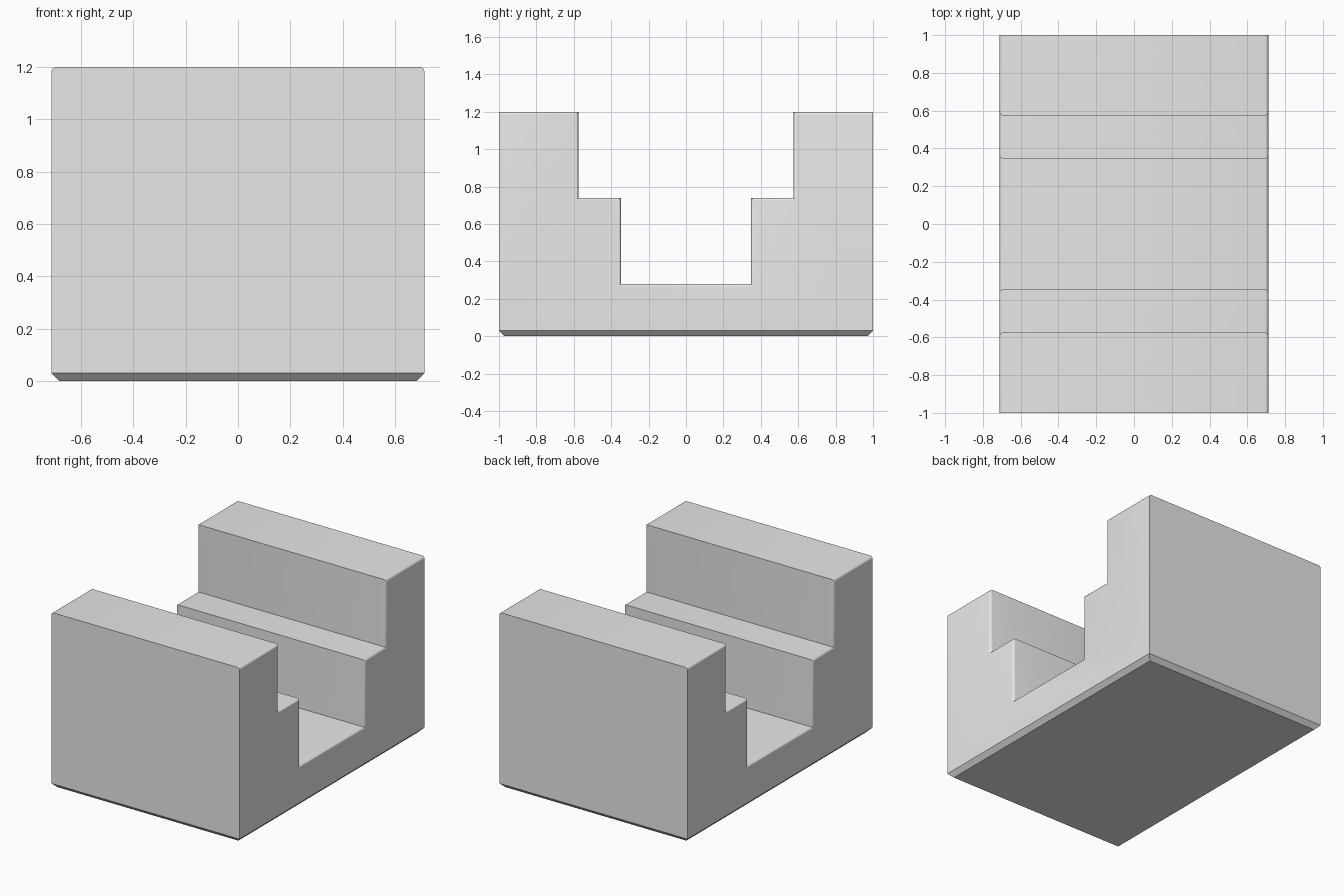
import bpy, bmesh, math

cube = bpy.data.objects.get("Cube")
if cube:
    bpy.data.objects.remove(cube, do_unlink=True)

HALF_X, TOP, CHAMFER, ROUND = 0.712, 1.2, 0.03, 0.018

# Plain grey material
grey = bpy.data.materials.new("plain grey")
grey.use_nodes = True
colour = (0.8, 0.8, 0.8, 1)
grey.diffuse_color = colour
grey.node_tree.nodes["Principled BSDF"].inputs["Base Color"].default_value = colour

# Stepped channel profile, mirrored front to back
half = [(1, 0), (1, TOP), (0.575, TOP), (0.575, 0.74), (0.347, 0.74), (0.347, 0.28)]
profile = half + [(-y, z) for y, z in reversed(half)]

bm = bmesh.new()
end = bm.faces.new([bm.verts.new((-HALF_X, y, z)) for y, z in profile])
extruded = bmesh.ops.extrude_face_region(bm, geom=[end])["geom"]
bmesh.ops.translate(bm, vec=(2 * HALF_X, 0, 0),
                    verts=[g for g in extruded if isinstance(g, bmesh.types.BMVert)])
bmesh.ops.recalc_face_normals(bm, faces=bm.faces)

# Flat chamfer around the base
base = [e for e in bm.edges if all(v.co.z < 0.001 for v in e.verts)]
bmesh.ops.bevel(bm, geom=base, offset=CHAMFER, segments=1, affect='EDGES')


def on_channel_rim(edge):
    a, b = (v.co for v in edge.verts)
    at_end = all(abs(abs(c.x) - HALF_X) < 0.001 for c in (a, b)) and a.x * b.x > 0
    outer = abs(a.y) > 0.99 and abs(a.y - b.y) < 0.001
    return at_end and not outer and min(a.z, b.z) > 0.1


# Rounded rims where the channel meets the two ends
rims = [e for e in bm.edges if on_channel_rim(e)]
bmesh.ops.bevel(bm, geom=rims, offset=ROUND, segments=4, profile=0.5, affect='EDGES')

mesh = bpy.data.meshes.new("channel_block")
bm.to_mesh(mesh)
bm.free()
mesh.materials.append(grey)
block = bpy.data.objects.new("channel_block", mesh)
bpy.context.collection.objects.link(block)

# Smooth the rounded rims, keep the other edges sharp
bpy.ops.object.select_all(action='DESELECT')
block.select_set(True)
bpy.context.view_layer.objects.active = block
bpy.ops.object.shade_smooth_by_angle(angle=math.radians(30))
